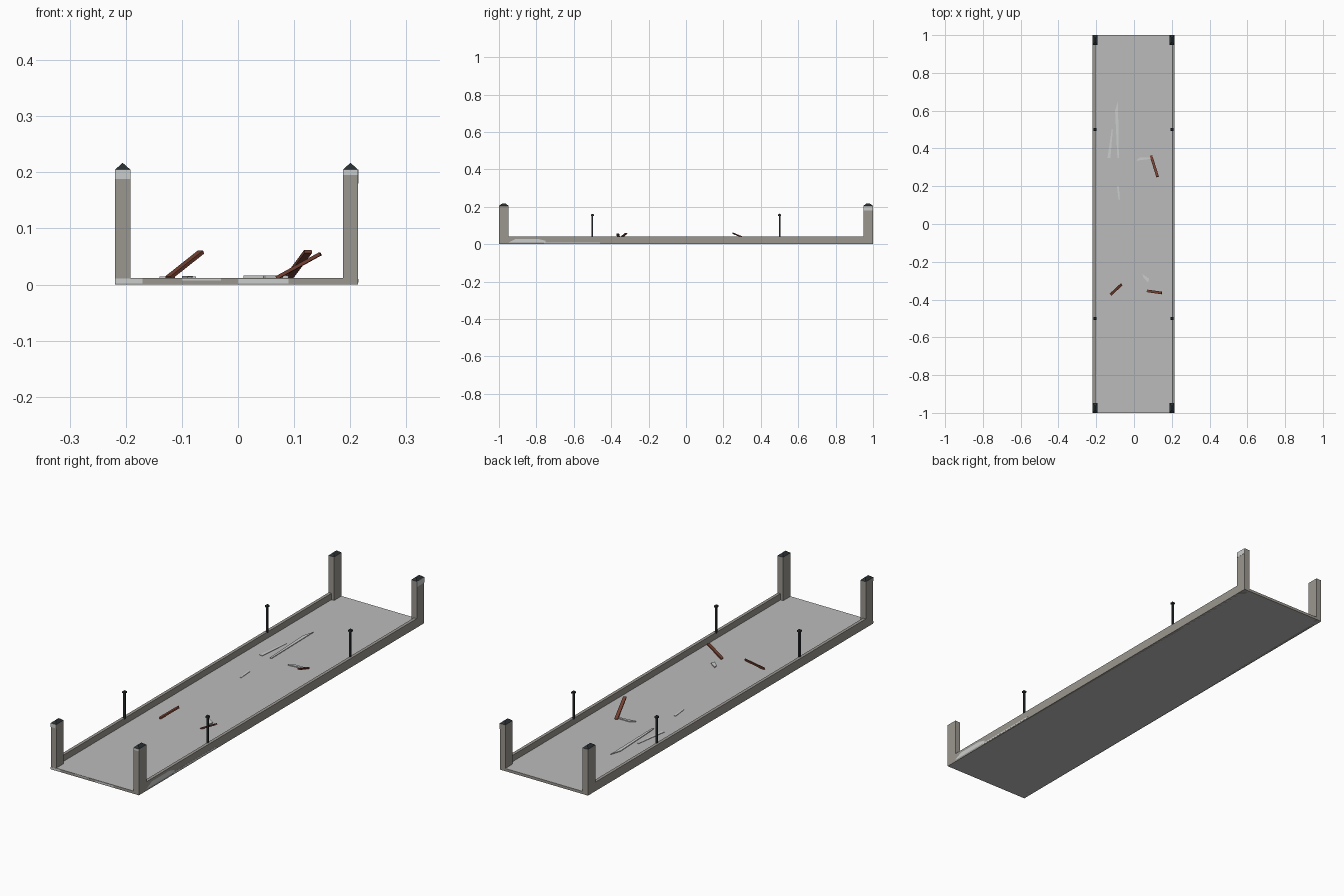
import bpy, bmesh, math
from mathutils import Vector, Matrix

if "Cube" in bpy.data.objects:
    bpy.data.objects.remove(bpy.data.objects["Cube"])


def mat(name, r, g, b):
    m = bpy.data.materials.new(name)
    m.diffuse_color = (r, g, b, 1)
    m.use_nodes = True
    m.node_tree.nodes["Principled BSDF"].inputs["Base Color"].default_value = m.diffuse_color
    return m


STONE = mat("warm_stone", 0.33, 0.31, 0.28)
ROAD = mat("grey_road", 0.50, 0.50, 0.50)
PALE = mat("pale_stone", 0.60, 0.61, 0.61)
IRON = mat("dark_iron", 0.025, 0.032, 0.035)
RUST = mat("rusty_brown", 0.17, 0.05, 0.03)


def finish(name, bm, *mats):
    bmesh.ops.recalc_face_normals(bm, faces=bm.faces)
    me = bpy.data.meshes.new(name)
    bm.to_mesh(me)
    bm.free()
    for m in mats:
        me.materials.append(m)
    ob = bpy.data.objects.new(name, me)
    bpy.context.collection.objects.link(ob)
    return ob


def box(name, lo, hi, *mats):
    lo, hi = Vector(lo), Vector(hi)
    bm = bmesh.new()
    bmesh.ops.create_cube(bm, size=1)
    for v in bm.verts:
        v.co = (lo + hi) / 2 + Vector(a * b for a, b in zip(v.co, hi - lo))
    return finish(name, bm, *mats)


def hip_roof(name, cx, cy, z, w, d, h, ridge, m):
    """Rectangular cap sloping to a short ridge along y."""
    bm = bmesh.new()
    base = [bm.verts.new((cx + sx * w / 2, cy + sy * d / 2, z))
            for sx, sy in ((-1, -1), (1, -1), (1, 1), (-1, 1))]
    f = bm.verts.new((cx, cy - ridge / 2, z + h))
    b = bm.verts.new((cx, cy + ridge / 2, z + h))
    for face in (base, (base[0], base[1], f), (base[1], base[2], b, f),
                 (base[2], base[3], b), (base[3], base[0], f, b)):
        bm.faces.new(face)
    return finish(name, bm, m)


def bar(name, a, b, w, t, m):
    """Flat bar between two points."""
    a, b = Vector(a), Vector(b)
    d = (b - a).normalized()
    side = d.cross(Vector((0, 0, 1))).normalized()
    up = side.cross(d)
    bm = bmesh.new()
    bmesh.ops.create_cube(bm, size=1)
    for v in bm.verts:
        c = v.co.copy()
        v.co = (a + b) / 2 + d * c.x * (b - a).length + side * c.y * w + up * c.z * t
    return finish(name, bm, m)


def slab(name, pts, z, h, m):
    """Thin flat fragment from an outline."""
    bm = bmesh.new()
    f = bm.faces.new([bm.verts.new((x, y, z)) for x, y in pts])
    r = bmesh.ops.extrude_face_region(bm, geom=[f])
    for v in r["geom"]:
        if isinstance(v, bmesh.types.BMVert):
            v.co.z += h
    return finish(name, bm, m)


L, R, TOP = -0.219, 0.214, 0.012

# Deck: road on top and underneath, stone on the edges
deck = box("deck", (L + 0.001, -1, 0), (R - 0.001, 1, TOP), ROAD, STONE)
for p in deck.data.polygons:
    p.material_index = 0 if abs(p.normal.z) > 0.5 else 1

# Side walls, corner pillars with caps, lamp posts
for side, x0, x1 in (("left", L, L + 0.027), ("right", R - 0.027, R)):
    cx = (x0 + x1) / 2
    wx = (x0, x0 + 0.014) if side == "left" else (x1 - 0.014, x1)
    box(side + "_wall", (wx[0], -0.96, 0), (wx[1], 0.96, 0.04), STONE)
    for end, s in (("front", -1), ("back", 1)):
        tag = f"{side}_{end}_"
        y0, y1 = sorted((s * 0.948, s * 1.0))
        box(tag + "pillar", (x0, y0, 0), (x1, y1, 0.205), STONE)
        hip_roof(tag + "pillar_cap", cx, s * 0.974, 0.205, 0.027, 0.052, 0.012, 0.02, IRON)
        px = cx - 0.001 if side == "left" else cx + 0.001
        y = s * 0.5
        box(tag + "post", (px - 0.004, y - 0.004, 0.036), (px + 0.004, y + 0.004, 0.154), IRON)
        box(tag + "post_head", (px - 0.007, y - 0.007, 0.151), (px + 0.007, y + 0.007, 0.158), IRON)
        hip_roof(tag + "post_tip", px, y, 0.158, 0.014, 0.014, 0.005, 0.002, IRON)

# Worn pale patches on pillars, wall and deck edge
E = 0.0006
box("left_pillar_patch", (L, -1 - E, 0.188), (L + 0.027, -0.999, 0.205), PALE)
box("right_pillar_patch", (R - 0.027, -1 - E, 0.195), (R, -0.999, 0.205), PALE)
box("back_pillar_patch", (R - 0.001, 0.95, 0.18), (R + E, 1, 0.205), PALE)
box("wall_patch_strip", (R - 0.001, -0.76, 0.004), (R + E, -0.46, 0.010), PALE)
bm = bmesh.new()
bm.faces.new([bm.verts.new((R + E, y, z)) for y, z in
              ((-0.95, 0.008), (-0.75, 0.008), (-0.75, 0.018), (-0.79, 0.028), (-0.91, 0.028))])
finish("wall_patch", bm, PALE)
for i, (a, b, z0, z1) in enumerate(((L, -0.17, 0.002, 0.011), (-0.10, -0.03, 0.007, 0.011),
                                    (0.0, 0.09, 0.002, 0.010))):
    box(f"edge_patch_{i}", (a, -1 - E, z0), (b, -0.999, z1), PALE)

# Bent rusty bars sticking out of the deck
bar("rusty_bar_front_left", (-0.124, -0.374, 0.012), (-0.066, -0.32, 0.058), 0.014, 0.006, RUST)
bar("rusty_bar_front_right", (0.069, -0.354, 0.012), (0.147, -0.365, 0.055), 0.014, 0.006, RUST)
bar("rusty_bar_back", (0.090, 0.362, 0.012), (0.125, 0.25, 0.059), 0.014, 0.006, RUST)

# Thin loose fragments on the deck
slab("fragment_long", [(-0.085, 0.65), (-0.08, 0.35), (-0.088, 0.35), (-0.10, 0.60)], TOP, 0.003, PALE)
slab("fragment_side", [(-0.14, 0.35), (-0.125, 0.35), (-0.112, 0.50), (-0.118, 0.50)], TOP, 0.002, PALE)
slab("fragment_middle", [(-0.09, 0.20), (-0.08, 0.20), (-0.075, 0.13), (-0.082, 0.13)], TOP, 0.002, PALE)
slab("fragment_cross", [(0.01, 0.335), (0.09, 0.345), (0.09, 0.352), (0.03, 0.352)], TOP, 0.004, PALE)
slab("fragment_front", [(0.045, -0.265), (0.08, -0.29), (0.075, -0.31), (0.05, -0.285)], TOP, 0.004, PALE)
